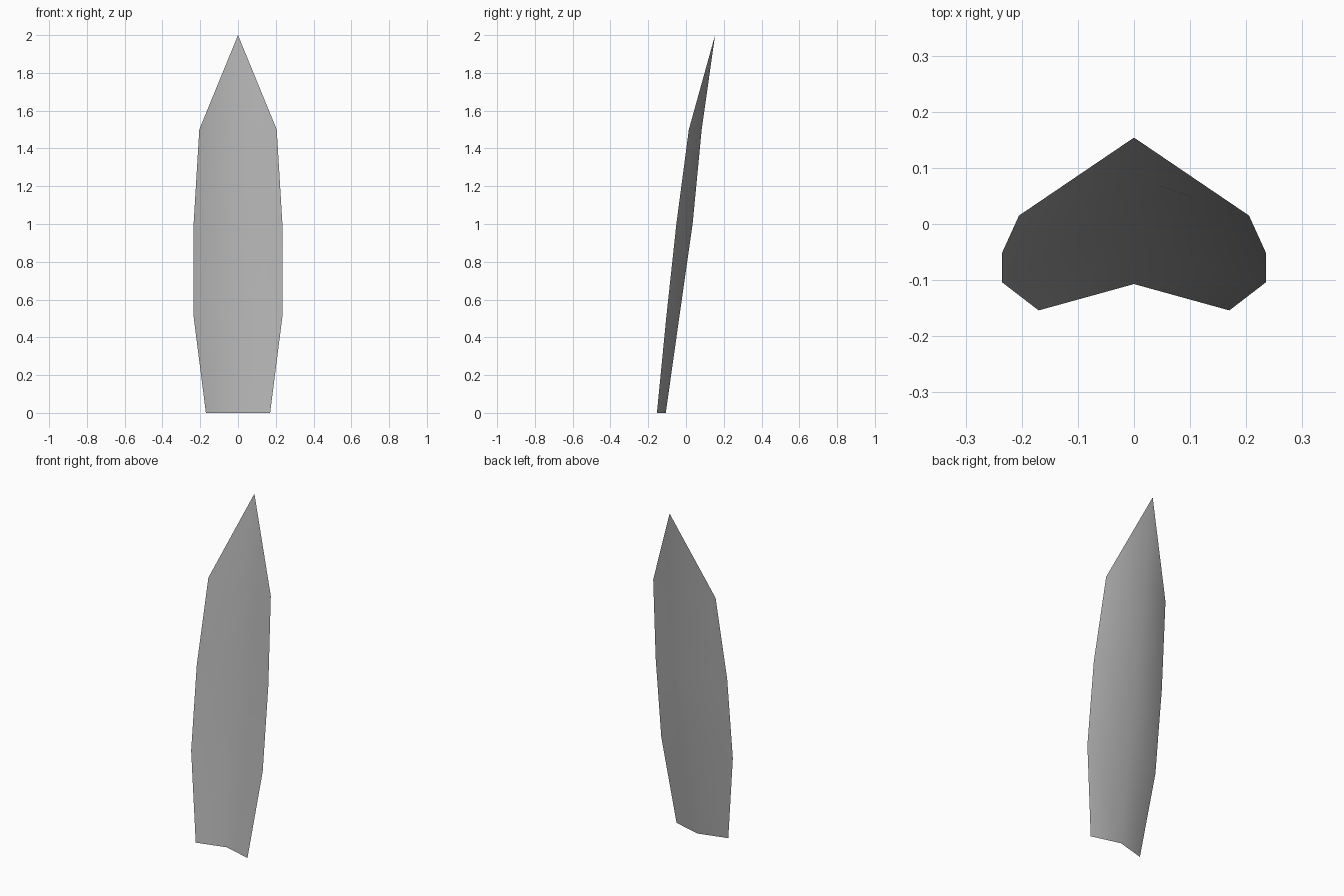
import bpy, bmesh

if "Cube" in bpy.data.objects:
    bpy.data.objects.remove(bpy.data.objects["Cube"])

# Profile rows: height, half width, edge y, midrib y
rows = [
    (0.0, 0.170, -0.154, -0.107),
    (0.51, 0.235, -0.104, -0.035),
    (1.0, 0.235, -0.051, 0.035),
    (1.5, 0.205, 0.015, 0.083),
]
tip_point = (0, 0.154, 2.0)

# Leaf blade: a creased sheet, folded along the midrib and closing to a tip
bm = bmesh.new()
grid = []
for z, w, edge_y, mid_y in rows:
    grid.append([bm.verts.new(p) for p in
                 ((-w, edge_y, z), (0, mid_y, z), (w, edge_y, z))])
for low, high in zip(grid, grid[1:]):
    for i in range(2):
        bm.faces.new((low[i], low[i + 1], high[i + 1], high[i]))
tip = bm.verts.new(tip_point)
for i in range(2):
    bm.faces.new((grid[-1][i], grid[-1][i + 1], tip))
for face in bm.faces:
    face.smooth = True

mesh = bpy.data.meshes.new("leaf_blade")
bm.to_mesh(mesh)
bm.free()
blade = bpy.data.objects.new("leaf_blade", mesh)
bpy.context.collection.objects.link(blade)

# Darker grey surface
grey = bpy.data.materials.new("leaf_grey")
grey.diffuse_color = (0.45, 0.45, 0.45, 1)
grey.use_nodes = True
grey.node_tree.nodes["Principled BSDF"].inputs["Base Color"].default_value = grey.diffuse_color
mesh.materials.append(grey)
